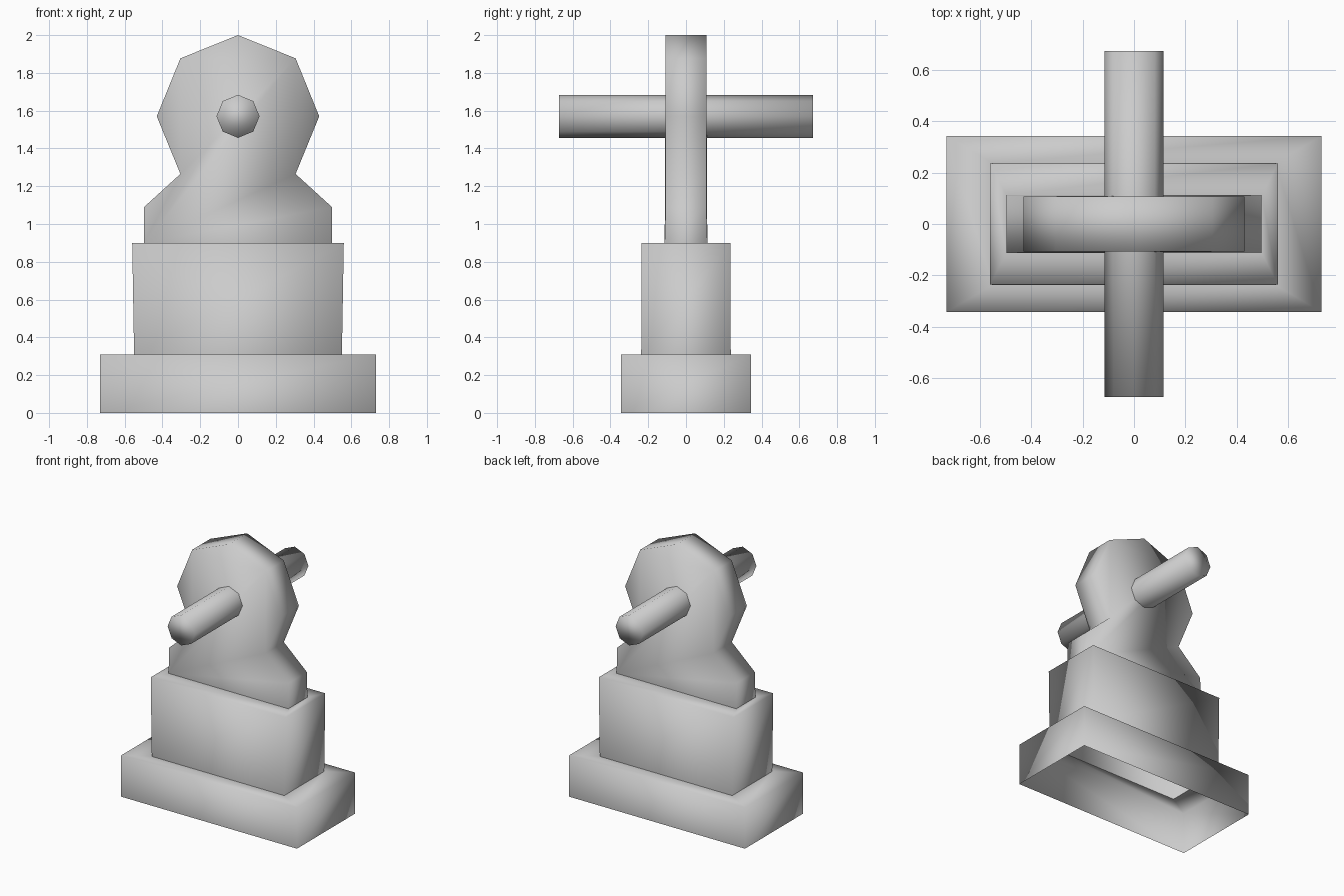
import bpy, bmesh, math

if "Cube" in bpy.data.objects:
    bpy.data.objects.remove(bpy.data.objects["Cube"])


def finish(name, bm):
    bmesh.ops.recalc_face_normals(bm, faces=bm.faces[:])
    for f in bm.faces:
        f.smooth = True
    mesh = bpy.data.meshes.new(name)
    bm.to_mesh(mesh)
    bm.free()
    obj = bpy.data.objects.new(name, mesh)
    bpy.context.collection.objects.link(obj)
    return obj


def stepped_shell(name, levels):
    """Open rectangular shell; each level is (half x, half y, z)."""
    bm = bmesh.new()
    rings = [[bm.verts.new((sx * hx, sy * hy, z))
              for sx, sy in ((-1, -1), (1, -1), (1, 1), (-1, 1))]
             for hx, hy, z in levels]
    for a, b in zip(rings, rings[1:]):
        for i in range(4):
            j = (i + 1) % 4
            bm.faces.new((a[i], a[j], b[j], b[i]))
    return finish(name, bm)


# Hollow plinth: wall and ledge, open underneath
stepped_shell("base", [(0.73, 0.343, 0), (0.73, 0.343, 0.31), (0.55, 0.237, 0.31)])

# Hollow middle block: wall and ledge
stepped_shell("body", [(0.55, 0.237, 0.31), (0.56, 0.235, 0.90), (0.497, 0.113, 0.90)])

# Upright plate: shoulders and octagonal head, open at the bottom
half = [(0.497, 0.90, 0.113), (0.497, 1.09, 0.108), (0.305, 1.265, 0.108),
        (0.43, 1.57, 0.108), (0.305, 1.877, 0.108)]
outline = half + [(0, 2.0, 0.108)] + [(-x, z, t) for x, z, t in reversed(half)]
bm = bmesh.new()
front = [bm.verts.new((x, -t, z)) for x, z, t in outline]
back = [bm.verts.new((x, t, z)) for x, z, t in outline]
bm.faces.new(front)
bm.faces.new(back[::-1])
for i in range(len(outline) - 1):
    bm.faces.new((front[i], back[i], back[i + 1], front[i + 1]))
finish("head_plate", bm)

# Eight-sided crossbar through the head, corner pointing up
bm = bmesh.new()
bmesh.ops.create_cone(bm, cap_ends=True, segments=8, radius1=0.114,
                      radius2=0.114, depth=1.345)
bar = finish("crossbar", bm)
bar.rotation_euler = (math.pi / 2, 0, 0)
bar.location = (0, 0, 1.57)
